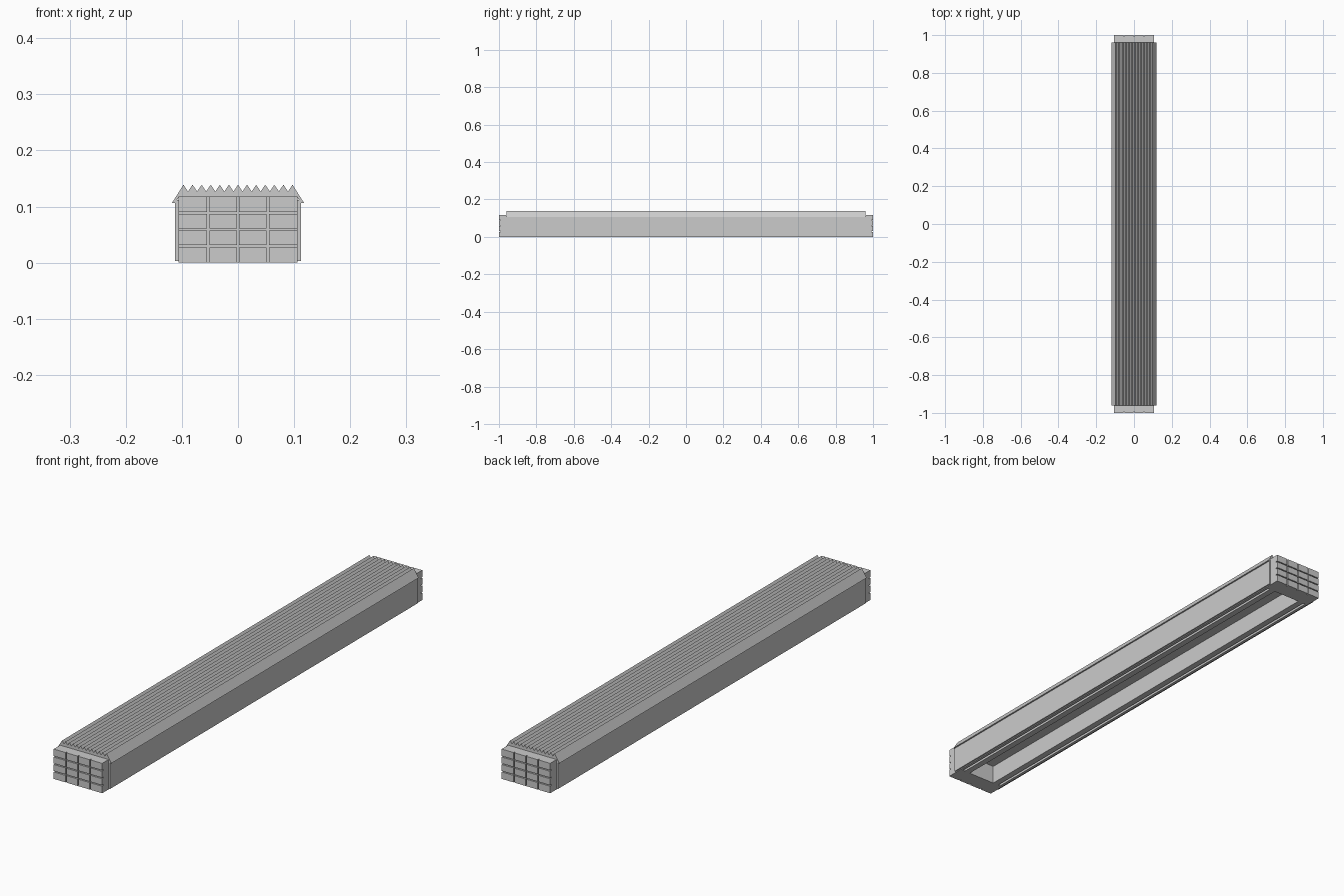
import bpy, bmesh

if "Cube" in bpy.data.objects:
    bpy.data.objects.remove(bpy.data.objects["Cube"])


def make_object(name, bm):
    bmesh.ops.recalc_face_normals(bm, faces=bm.faces)
    mesh = bpy.data.meshes.new(name)
    bm.to_mesh(mesh)
    bm.free()
    obj = bpy.data.objects.new(name, mesh)
    bpy.context.collection.objects.link(obj)
    return obj


def extrude_profile(name, points, y0, y1):
    """Extrude an (x, z) outline along y."""
    bm = bmesh.new()
    face = bm.faces.new([bm.verts.new((x, y0, z)) for x, z in points])
    ext = bmesh.ops.extrude_face_region(bm, geom=[face])["geom"]
    verts = [v for v in ext if isinstance(v, bmesh.types.BMVert)]
    bmesh.ops.translate(bm, verts=verts, vec=(0, y1 - y0, 0))
    if face.is_valid and len(bm.faces) == len(points) + 1:
        bm.faces.new([v for v in bm.verts if v not in verts])
    return make_object(name, bm)


def box(name, x, y, z):
    return extrude_profile(name, [(x[0], z[0]), (x[1], z[0]), (x[1], z[1]), (x[0], z[1])], *y)


def mirrored(half):
    return half + [(-x, z) for x, z in reversed(half)]


HALF_W, TOP, HALL_Y, CORE_Y = 0.106, 0.118, 0.96, 0.992

# Hollow hall body with a slot in each bottom rim
hall = [(HALF_W, TOP), (HALF_W, 0), (0.095, 0), (0.095, 0.012), (0.085, 0.012),
        (0.085, 0), (0.06, 0), (0.06, 0.075)]
extrude_profile("hall_body", mirrored(hall), -0.93, 0.93)

# Long outer wall panels
for side, s in (("left", -1), ("right", 1)):
    box("wall_panel_" + side, sorted((s * HALF_W, s * 0.112)), (-HALL_Y, HALL_Y), (0.003, 0.112))

# Sawtooth roof with sloping eaves
PEAKS, PITCH = 13, 0.0162
roof = [(-0.112, 0.106), (-0.118, 0.106)]
for i in range(PEAKS):
    x = (i - (PEAKS - 1) / 2) * PITCH
    roof.append((x, 0.139))
    if i < PEAKS - 1:
        roof.append((x + PITCH / 2, 0.127))
roof += [(0.118, 0.106), (0.112, 0.106), (0.105, TOP), (-0.105, TOP)]
extrude_profile("sawtooth_roof", roof, -HALL_Y, HALL_Y)

# End blocks faced with a four by four grid of panels
GAP, COLS, ROWS = 0.004, 4, 4
for end, s in (("front", -1), ("back", 1)):
    box(end + "_block", (-HALF_W, HALF_W), sorted((s * 0.93, s * CORE_Y)), (0, TOP))
    for c in range(COLS):
        for r in range(ROWS):
            w, h = 2 * HALF_W / COLS, TOP / ROWS
            x0 = -HALF_W + c * w + (GAP / 2 if c else 0)
            x1 = -HALF_W + (c + 1) * w - (GAP / 2 if c < COLS - 1 else 0)
            z0 = r * h + (GAP / 2 if r else 0)
            z1 = (r + 1) * h - (GAP / 2 if r < ROWS - 1 else 0)
            box(f"{end}_panel_{c}_{r}", (x0, x1), sorted((s * CORE_Y, s)), (z0, z1))
